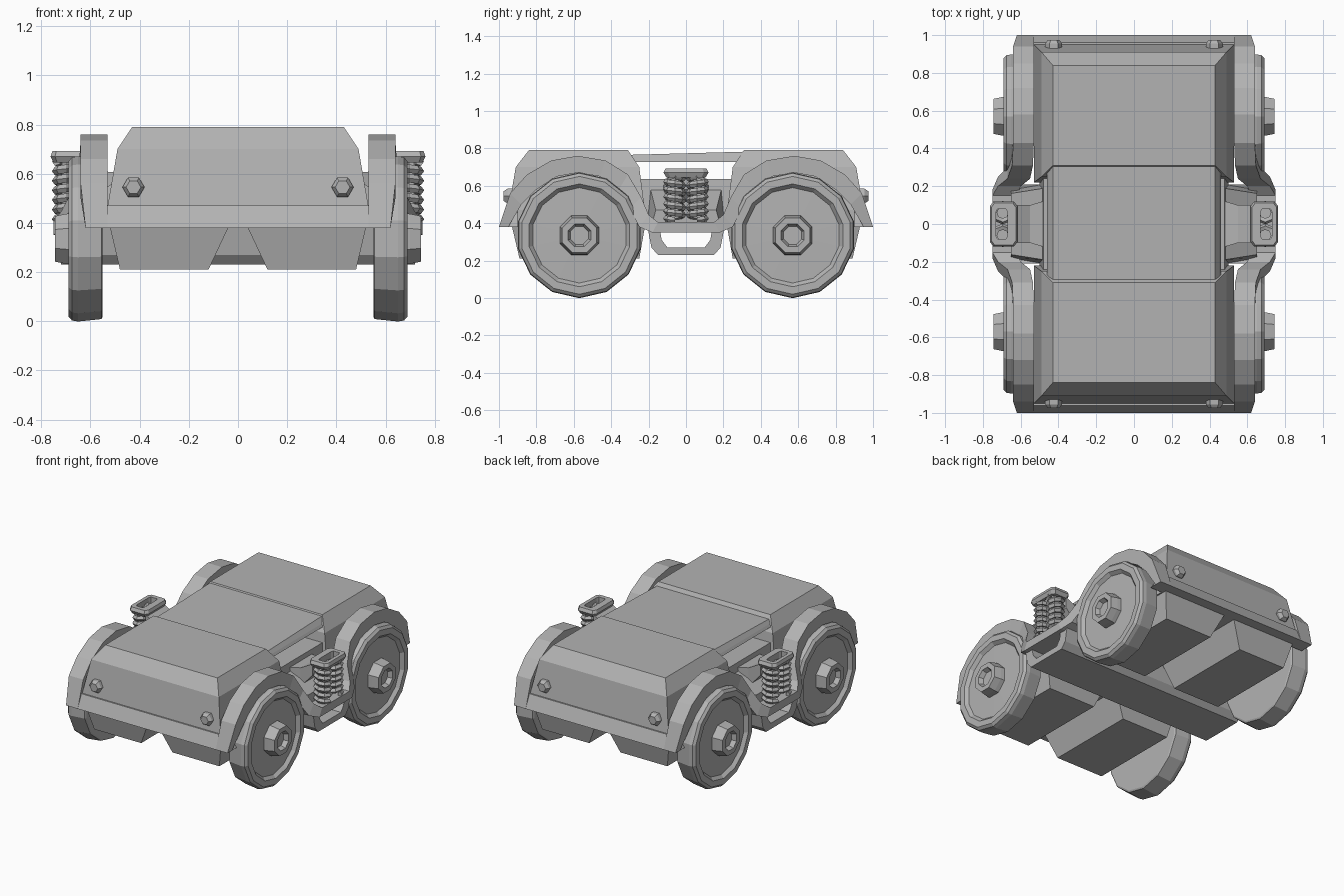
import bpy, bmesh
from math import sin, cos, pi

if "Cube" in bpy.data.objects:
    bpy.data.objects.remove(bpy.data.objects["Cube"])

# Dark grey used on every part
grey = bpy.data.materials.new("dark_grey")
grey.diffuse_color = (.45, .45, .45, 1)
grey.use_nodes = True
grey.node_tree.nodes["Principled BSDF"].inputs["Base Color"].default_value = grey.diffuse_color


def loft(name, rings, mirror="", closed=False):
    """Skin equal-length rings of points; cap the ends or close the loop."""
    bm = bmesh.new()
    vs = [[bm.verts.new(p) for p in r] for r in rings]
    n = len(rings[0])
    for i in range(len(vs) if closed else len(vs) - 1):
        a, b = vs[i], vs[(i + 1) % len(vs)]
        for j in range(n):
            k = (j + 1) % n
            bm.faces.new((a[j], a[k], b[k], b[j]))
    if not closed:
        bm.faces.new(vs[0])
        bm.faces.new(vs[-1])
    bmesh.ops.recalc_face_normals(bm, faces=bm.faces)
    me = bpy.data.meshes.new(name)
    bm.to_mesh(me)
    bm.free()
    me.materials.append(grey)
    ob = bpy.data.objects.new(name, me)
    bpy.context.collection.objects.link(ob)
    if mirror:
        m = ob.modifiers.new("Mirror", "MIRROR")
        m.use_axis = ("x" in mirror, "y" in mirror, False)
        m.use_mirror_merge = False
    return ob


def rect(x0, x1, y0, y1, z):
    return [(x0, y0, z), (x1, y0, z), (x1, y1, z), (x0, y1, z)]


def lathe_x(name, profile, y, z, sides, mirror, turn=0.0):
    """Revolve (x, radius) points about an axis parallel to x."""
    rings = [[(x, y + r * cos(turn + 2 * pi * i / sides), z + r * sin(turn + 2 * pi * i / sides))
              for i in range(sides)] for x, r in profile]
    return loft(name, rings, mirror)


# Sloped equipment housings at both ends
loft("end_housing", [rect(-.53, .53, .22, .95, .38), rect(-.53, .53, .22, .95, .47),
                     rect(-.49, .49, .25, .91, .70), rect(-.43, .43, .31, .84, .79)], "y")

# Underslung boxes, four in all with a notch on the centre line
loft("under_box", [rect(.12, .48, .25, .89, .21), rect(.04, .52, .22, .93, .38)], "xy")

# Sloping end beams and their bolts
loft("end_beam", [rect(-.62, .62, .90, 1.0, .38), rect(-.55, .55, .90, .96, .47)], "y")
loft("end_bolt", [[(.425 + r * cos(i * pi / 3), y, .545 + r * sin(i * pi / 3)) for i in range(6)]
                  for y, r in ((.91, .045), (.955, .045), (.975, .03))], "xy")

# Raised cover joining the two housings
loft("centre_cover", [rect(-.46, .46, -.27, .27, .727), rect(-.45, .45, -.31, .31, .745),
                      [(-.43, -.31, .765), (.43, -.31, .765), (.43, .31, .782), (-.43, .31, .782)]])

# Cross beam with tapered arms
loft("bolster", [rect(-.50, .50, -.24, .24, .40), rect(-.48, .48, -.24, .24, .636)])
loft("bolster_arm_lower", [[(x, -w, .40), (x, w, .40), (x, w * .9, t), (x, -w * .9, t)]
                           for x, w, t in ((.48, .21, .58), (.65, .18, .47))], "x")
loft("bolster_arm_upper", [[(x, -w, b), (x, w, b), (x, w, t), (x, -w, t)]
                           for x, w, b, t in ((.45, .13, .45, .60), (.55, .10, .48, .61),
                                              (.64, .10, .58, .66))], "x")

# Side frames: arched over each wheel, swept outward under the springs
# outer y, z, inner y, z, inner x, outer x
half = [(1.0, .38, .95, .38, .53, .62), (.94, .56, .88, .50, .53, .64),
        (.85, .66, .80, .58, .53, .64), (.72, .735, .69, .65, .53, .64),
        (.58, .76, .58, .67, .53, .64), (.43, .735, .46, .65, .53, .64),
        (.31, .66, .36, .58, .535, .645), (.24, .54, .30, .48, .55, .67),
        (.20, .445, .25, .38, .60, .72), (.15, .405, .18, .35, .62, .75)]
stations = half + [(-a, b, -c, d, e, f) for a, b, c, d, e, f in reversed(half)]
loft("side_frame", [[(xi, yo, zo), (xo, yo, zo), (xo, yi, zi), (xi, yi, zi)]
                    for yo, zo, yi, zi, xi, xo in stations], "x")

# U-shaped trough hanging under the spring seats, right across the frame
hang = [(.21, .40, .14, .37), (.185, .27, .13, .31), (.15, .23, .10, .27)]
hang += [(-a, b, -c, d) for a, b, c, d in reversed(hang)]
loft("spring_trough", [[(-.72, yo, zo), (.72, yo, zo), (.72, yi, zi), (-.72, yi, zi)]
                       for yo, zo, yi, zi in hang])

# Paired coil springs
coil = []
turns, per = 6, 8
for i in range(turns * per + 1):
    a = 2 * pi * i / per
    zc = .415 + .235 * i / (turns * per)
    ring = []
    for j in range(5):
        b = 2 * pi * j / 5
        r = .044 + .018 * cos(b)
        ring.append((.695 + r * cos(a), .06 + r * sin(a), zc + .018 * sin(b)))
    coil.append(ring)
loft("coil_spring", coil, "xy")

# Open spring cap with chamfered corners
octo = [(1, .8), (.75, 1), (-.75, 1), (-1, .8), (-1, -.8), (-.75, -1), (.75, -1), (1, -.8)]
loft("spring_cap", [[(.70 + .03 * u, .08 * v, .645), (.69 + .06 * u, .105 * v, .645),
                     (.69 + .072 * u, .12 * v, .67), (.69 + .065 * u, .11 * v, .692),
                     (.70 + .03 * u, .08 * v, .692)] for u, v in octo], "x", closed=True)

# Wheels with recessed faces and hollow hub nuts
lathe_x("wheel", [(.55, .315), (.555, .326), (.65, .336), (.675, .332), (.69, .315),
                  (.69, .275), (.668, .255), (.672, .10)], .57, .335, 14, "xy", pi / 14)
lathe_x("wheel_hub", [(.66, .115), (.70, .11), (.745, .10), (.745, .066), (.715, .052)],
        .57, .335, 8, "xy", pi / 8)
